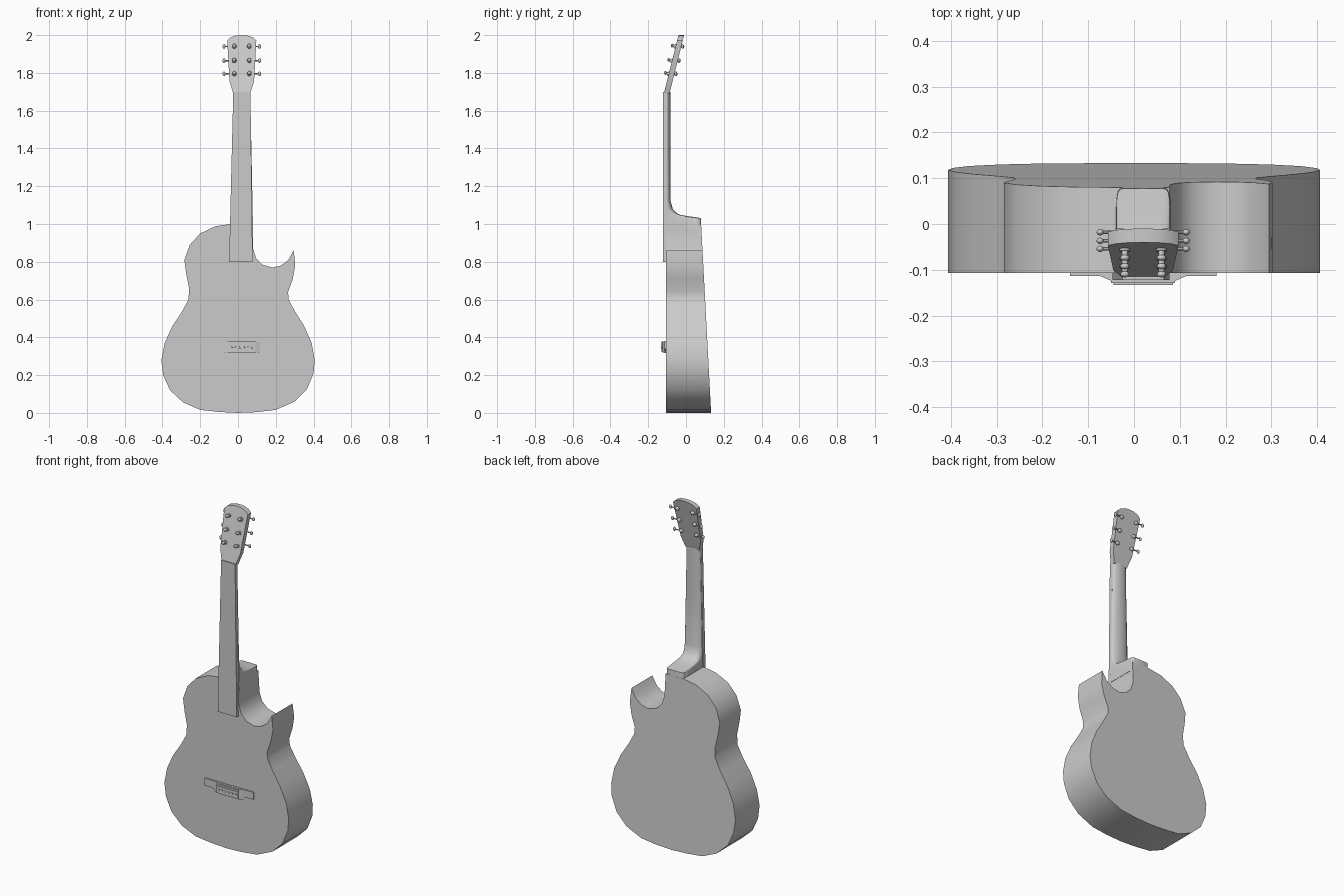
import bpy, bmesh, math
from mathutils import Vector

if "Cube" in bpy.data.objects:
    bpy.data.objects.remove(bpy.data.objects["Cube"], do_unlink=True)

grey = bpy.data.materials.new("plain_grey")
grey.use_nodes = True
grey.diffuse_color = (0.6, 0.6, 0.6, 1)
grey.node_tree.nodes["Principled BSDF"].inputs["Base Color"].default_value = (0.6, 0.6, 0.6, 1)

FACE = -0.107      # y of the soundboard
MID = 0.02         # x of the neck centre line


def finish(name, bm, angle=40):
    bmesh.ops.recalc_face_normals(bm, faces=bm.faces)
    mesh = bpy.data.meshes.new(name)
    bm.to_mesh(mesh)
    bm.free()
    mesh.materials.append(grey)
    obj = bpy.data.objects.new(name, mesh)
    bpy.context.collection.objects.link(obj)
    bpy.ops.object.select_all(action='DESELECT')
    obj.select_set(True)
    bpy.context.view_layer.objects.active = obj
    bpy.ops.object.shade_smooth_by_angle(angle=math.radians(angle))
    return obj


def loft(name, rings):
    """Skin a list of equal closed rings and cap both ends."""
    bm = bmesh.new()
    loops = [[bm.verts.new(p) for p in ring] for ring in rings]
    for a, b in zip(loops, loops[1:]):
        for i in range(len(a)):
            j = (i + 1) % len(a)
            bm.faces.new((a[i], a[j], b[j], b[i]))
    bm.faces.new(loops[0])
    bm.faces.new(loops[-1])
    return finish(name, bm)


def slab(name, outline, front, back):
    """Plate with an x-z outline between two planes y(z)."""
    return loft(name, [[(x, y(z), z) for x, z in outline] for y in (front, back)])


def flat(y):
    return lambda z: y


def rod(bm, a, b, r1, r2, sides=10):
    a, b = Vector(a), Vector(b)
    new = bmesh.ops.create_cone(bm, cap_ends=True, segments=sides, radius1=r1,
                                radius2=r2, depth=(b - a).length)["verts"]
    bmesh.ops.rotate(bm, verts=new, matrix=(b - a).to_track_quat('Z', 'Y').to_matrix())
    bmesh.ops.translate(bm, verts=new, vec=(a + b) / 2)


def ball(bm, centre, size):
    new = bmesh.ops.create_uvsphere(bm, u_segments=12, v_segments=8, radius=1)["verts"]
    bmesh.ops.scale(bm, verts=new, vec=size)
    bmesh.ops.translate(bm, verts=new, vec=centre)


# Body: waisted outline with a cutaway, thicker toward the bottom
body_outline = [
    (-0.04, 1.0), (-0.12, 0.988), (-0.2, 0.95), (-0.255, 0.89), (-0.284, 0.81),
    (-0.275, 0.74), (-0.259, 0.66), (-0.262, 0.6), (-0.3, 0.53), (-0.35, 0.455),
    (-0.388, 0.37), (-0.406, 0.28), (-0.396, 0.2), (-0.36, 0.12), (-0.29, 0.055),
    (-0.2, 0.016), (-0.1, 0.005), (0, 0), (0.1, 0.004), (0.2, 0.016), (0.3, 0.06),
    (0.365, 0.125), (0.4, 0.21), (0.406, 0.28), (0.39, 0.37), (0.35, 0.46),
    (0.3, 0.54), (0.268, 0.6), (0.265, 0.64), (0.29, 0.71), (0.303, 0.78),
    (0.295, 0.86), (0.265, 0.808), (0.225, 0.779), (0.18, 0.77), (0.13, 0.785),
    (0.095, 0.82), (0.08, 0.87), (0.077, 1.0)]


def body_back(z):
    return 0.133 - 0.053 * z


slab("body", body_outline, flat(FACE), body_back)

# Fretboard, tapering toward the nut
slab("fretboard", [(-0.047, 0.8), (0.077, 0.8), (0.066, 1.7), (-0.025, 1.7)],
     flat(-0.122), flat(-0.1))

# Neck: half-round section that sweeps into a square heel
neck_sections = [  # height, back y, squareness
    (1.7, -0.083, 2), (1.4, -0.083, 2), (1.12, -0.081, 2), (1.08, -0.07, 2.3),
    (1.058, -0.05, 3), (1.048, -0.03, 4), (1.04, 0.02, 7), (1.032, 0.078, 12),
    (0.95, 0.0825, 12)]
rings = []
for z, back, power in neck_sections:
    half = 0.045 + 0.018 * (1.7 - z) / 0.9
    ring = []
    for i in range(17):
        t = math.pi * i / 16
        c, s = math.cos(t), max(math.sin(t), 0)
        x = math.copysign(abs(c) ** (2 / power), c) * half
        ring.append((MID + x, -0.102 + (back + 0.102) * s ** (2 / power), z))
    rings.append(ring)
loft("neck", rings)


# Headstock: tilted back, flared, with an arched top
def head_front(z):
    return -0.115 + 0.25 * (z - 1.7)


def head_back(z):
    return head_front(z) + 0.03


half_head = [(0.045, 1.69), (0.052, 1.715), (0.065, 1.755), (0.077, 1.972),
             (0.06, 1.988), (0.03, 1.998)]
head_outline = [(MID + x, z) for x, z in half_head] + [(MID, 2.0)]
head_outline += [(MID - x, z) for x, z in reversed(half_head)]
slab("headstock", head_outline, head_front, head_back)

# Tuners: string post in front, gear case behind, button at the side
forward = Vector((0, -0.97, 0.243))
for side, label in ((1, "left"), (-1, "right")):
    for row, z in enumerate((1.795, 1.865, 1.94)):
        bm = bmesh.new()
        base = Vector((MID + side * 0.04, head_front(z), z))
        rod(bm, base - forward * 0.002, base + forward * 0.005, 0.013, 0.011)
        rod(bm, base, base + forward * 0.018, 0.008, 0.006)
        ball(bm, base + forward * 0.019, (0.01, 0.007, 0.01))
        gear = Vector((MID + side * 0.05, head_back(z) + 0.007, z))
        ball(bm, gear, (0.013, 0.009, 0.011))
        tip = gear + Vector((side * 0.038, 0, 0))
        rod(bm, gear, tip, 0.0035, 0.0035, 8)
        ball(bm, tip + Vector((side * 0.006, 0, 0)), (0.008, 0.007, 0.012))
        finish(f"{label}_tuner_{row + 1}", bm)

# Bridge: thin winged base, stepped centre, saddle and string pins
slab("bridge_base", [(-0.14, 0.38), (-0.14, 0.338), (-0.085, 0.336), (-0.065, 0.318),
                     (0.105, 0.318), (0.125, 0.336), (0.18, 0.338), (0.18, 0.38)],
     flat(-0.114), flat(FACE + 0.005))


def block(name, x0, x1, z0, z1, y0, y1, inset):
    """Box whose front is narrowed at both ends."""
    loft(name, [[(x0 + d, y, z0), (x1 - d, y, z0), (x1 - d, y, z1), (x0 + d, y, z1)]
                for d, y in ((0, y0), (inset, y1))])


block("bridge_centre", -0.078, 0.118, 0.32, 0.379, -0.112, -0.124, 0.028)
block("bridge_top", -0.05, 0.09, 0.322, 0.377, -0.122, -0.129, 0)
block("saddle", -0.045, 0.085, 0.36, 0.367, -0.128, -0.133, 0)
bm = bmesh.new()
for i in range(6):
    x = MID - 0.055 + 0.022 * i
    rod(bm, (x, -0.126, 0.346), (x, -0.133, 0.346), 0.0055, 0.0045)
finish("string_pins", bm)
